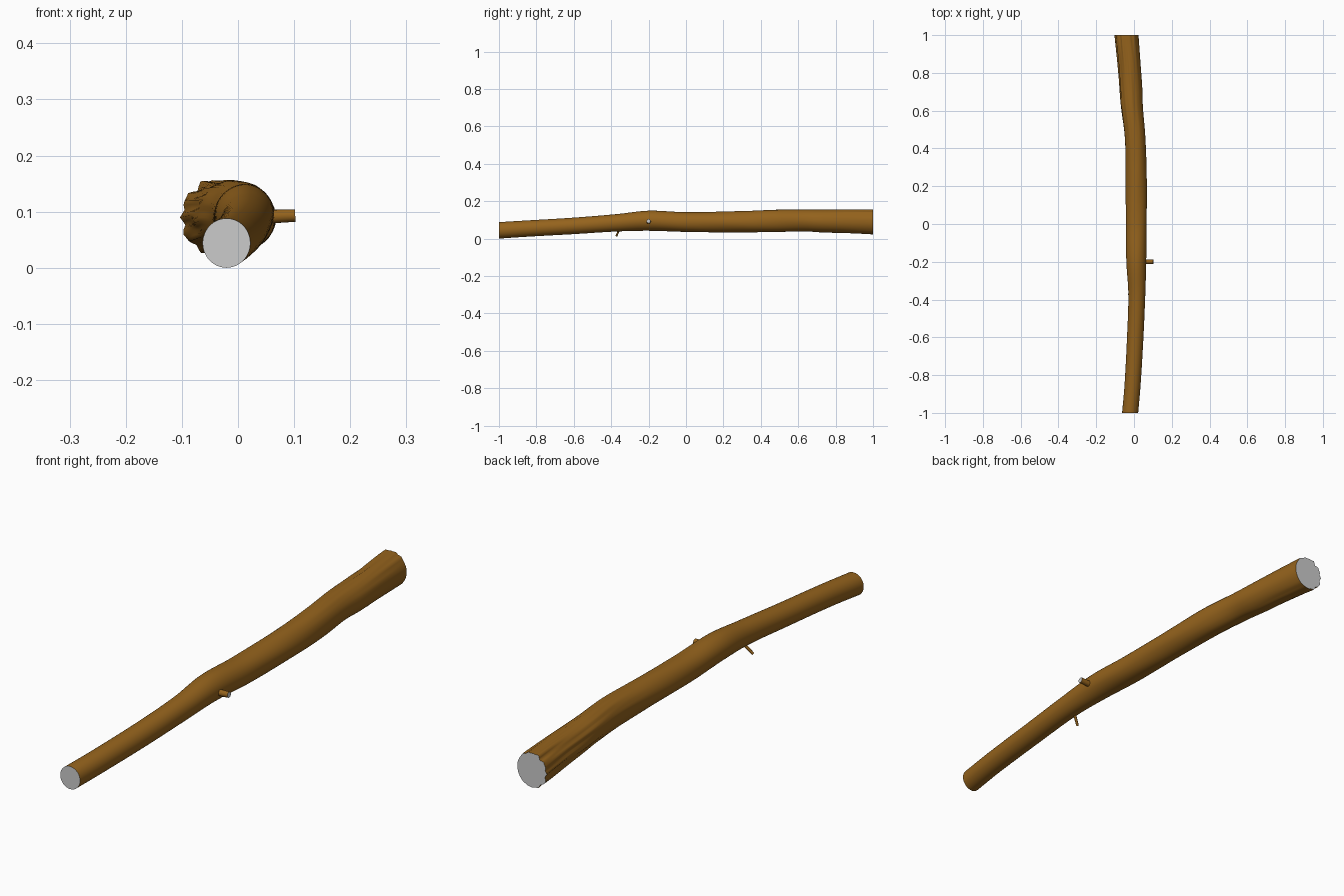
import bpy, bmesh
from math import sin, cos, pi, atan2, exp
from mathutils import Vector

if "Cube" in bpy.data.objects:
    bpy.data.objects.remove(bpy.data.objects["Cube"])

bark = bpy.data.materials.new("bark")
bark.diffuse_color = (0.30, 0.125, 0.012, 1)
bark.use_nodes = True
bark.node_tree.nodes["Principled BSDF"].inputs["Base Color"].default_value = bark.diffuse_color

# Log outline: y, left x, right x, bottom z, top z
SECTIONS = [
    (-1.00, -.063, .022, .000, .088), (-0.85, -.050, .035, .010, .097),
    (-0.60, -.037, .050, .024, .112), (-0.37, -.030, .060, .038, .131),
    (-0.20, -.040, .064, .042, .149), (0.00, -.043, .067, .035, .142),
    (0.30, -.044, .066, .033, .147), (0.47, -.050, .060, .035, .154),
    (0.62, -.068, .047, .038, .155), (0.72, -.076, .044, .033, .154),
    (0.85, -.085, .035, .030, .155), (1.00, -.100, .024, .023, .156)]
SEGS, RINGS = 56, 90


def section(y):
    """Smoothly interpolated outline at y."""
    i = 0
    while i < len(SECTIONS) - 2 and y > SECTIONS[i + 1][0]:
        i += 1
    a, b = SECTIONS[i], SECTIONS[i + 1]
    p, q = SECTIONS[max(i - 1, 0)], SECTIONS[min(i + 2, len(SECTIONS) - 1)]
    h = b[0] - a[0]
    t = (y - a[0]) / h
    out = []
    for k in range(1, 5):
        m0 = (b[k] - p[k]) / (b[0] - p[0]) * h
        m1 = (q[k] - a[k]) / (q[0] - a[0]) * h
        out.append((2*t**3 - 3*t*t + 1) * a[k] + (t**3 - 2*t*t + t) * m0
                   + (3*t*t - 2*t**3) * b[k] + (t**3 - t*t) * m1)
    return out


def bumps(a, y):
    """Knobbly ridges, strongest on the left side of the thick end."""
    left = 0.5 - 0.5 * cos(a + 0.35)
    grow = max(0.0, (y - 0.2) / 0.8) ** 1.6
    ridges = (0.05 * sin(11*a + 5*y) + 0.04 * sin(17*a - 9*y + 1)
              + 0.03 * sin(7*a + 14*y))
    gentle = 0.02 * sin(3*a + 9*y) * sin(5*y + a) * max(0, 1 - abs(y - 0.2) / 0.9)
    dent = -0.09 * exp(-((y - 0.66) / 0.06)**2 - ((a - 4.5) / 0.3)**2)
    return 1 + ridges * left * grow + gentle + dent


def mesh_object(name, bm, mat=None):
    bmesh.ops.recalc_face_normals(bm, faces=bm.faces[:])
    me = bpy.data.meshes.new(name)
    bm.to_mesh(me)
    bm.free()
    ob = bpy.data.objects.new(name, me)
    bpy.context.collection.objects.link(ob)
    if mat:
        me.materials.append(mat)
        me.polygons.foreach_set("use_smooth", [True] * len(me.polygons))
    return ob


def cap(name, pts):
    """Grey sawn face closing a ring."""
    bm = bmesh.new()
    bm.faces.new([bm.verts.new(p) for p in pts])
    return mesh_object(name, bm)


def loft(name, rings):
    """Bark tube through a list of point rings."""
    bm = bmesh.new()
    vs = [[bm.verts.new(p) for p in r] for r in rings]
    n = len(rings[0])
    for r, s in zip(vs, vs[1:]):
        for j in range(n):
            k = (j + 1) % n
            bm.faces.new((r[j], r[k], s[k], s[j]))
    return mesh_object(name, bm, bark)


# Trunk
rings = []
for i in range(RINGS + 1):
    y = -1 + 2 * i / RINGS
    x0, x1, z0, z1 = section(y)
    ring = []
    for j in range(SEGS):
        a = 2 * pi * j / SEGS
        r = bumps(a, y)
        ring.append(((x0 + x1) / 2 + (x1 - x0) / 2 * r * cos(a), y,
                     (z0 + z1) / 2 + (z1 - z0) / 2 * r * sin(a)))
    rings.append(ring)
loft("trunk", rings)
cap("thin_sawn_end", rings[0])
cap("thick_sawn_end", rings[-1][::-1])


# Broken twigs
def twig(name, start, end, r0, r1):
    start, end = Vector(start), Vector(end)
    q = (end - start).to_track_quat('Z', 'Y')
    rs = []
    for t in (0, 0.5, 1):
        r = r0 + (r1 - r0) * t
        c = start.lerp(end, t)
        rs.append([c + q @ Vector((r * cos(2*pi*j/16), r * sin(2*pi*j/16), 0))
                   for j in range(16)])
    loft(name, rs)
    cap(name + "_end", rs[-1])


twig("side_twig", (0.03, -0.2, 0.090), (0.102, -0.2, 0.093), 0.013, 0.011)
twig("lower_twig", (0.01, -0.352, 0.06), (-0.028, -0.372, 0.014), 0.006, 0.005)
